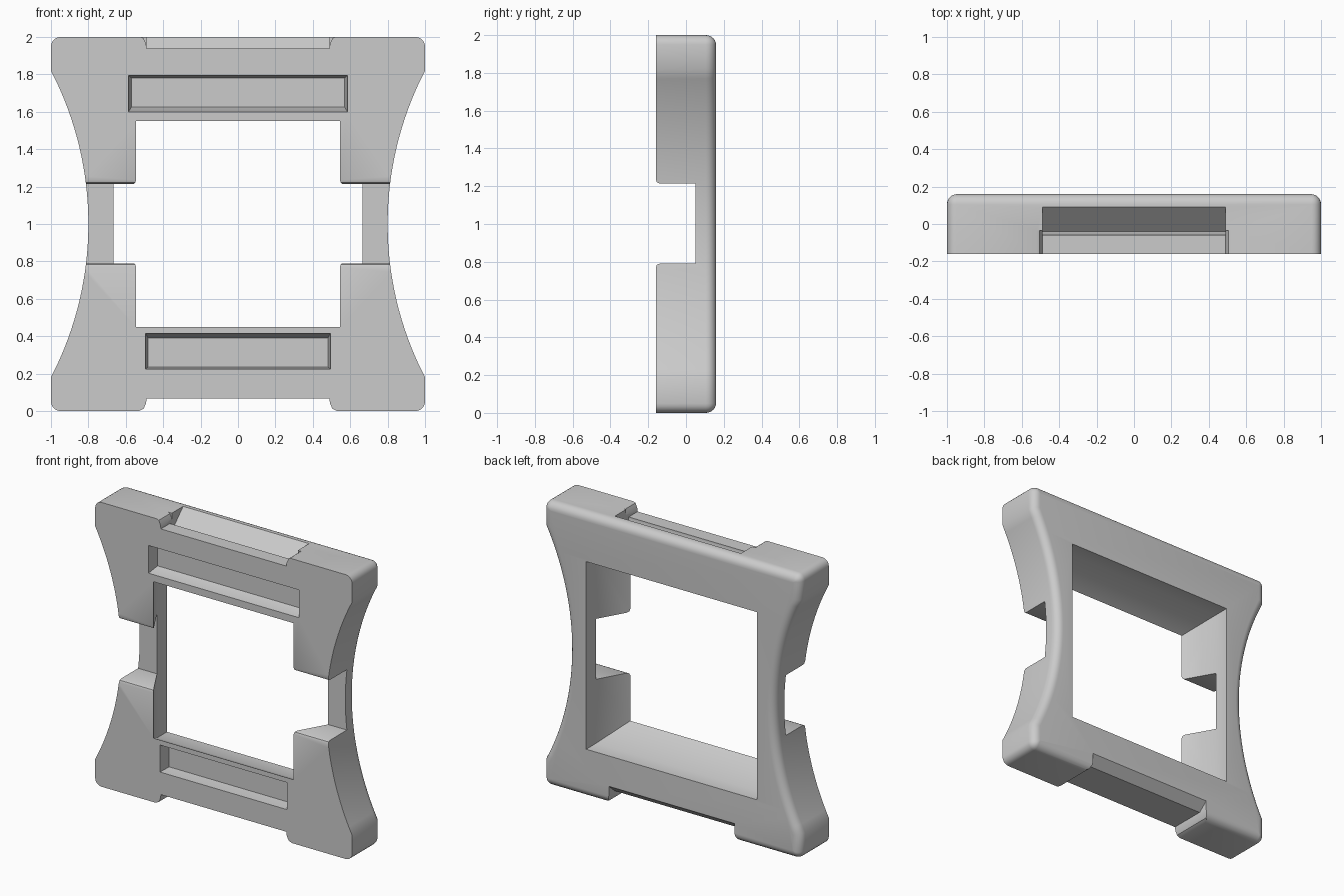
import bpy, bmesh, math

cube = bpy.data.objects.get("Cube")
if cube:
    bpy.data.objects.remove(cube, do_unlink=True)

grey = bpy.data.materials.new("light grey")
grey.use_nodes = True
colour = (0.6, 0.6, 0.6, 1)
grey.diffuse_color = colour
grey.node_tree.nodes["Principled BSDF"].inputs["Base Color"].default_value = colour


def loft(name, sections):
    """Closed solid through matching rings of points, facing outwards."""
    bm = bmesh.new()
    rings = [[bm.verts.new(p) for p in s] for s in sections]
    n = len(rings[0])
    for a, b in zip(rings, rings[1:]):
        for i in range(n):
            j = (i + 1) % n
            bm.faces.new((a[i], a[j], b[j], b[i]))
    bm.faces.new(rings[0][::-1])
    bm.faces.new(rings[-1])
    bm.normal_update()
    if bm.calc_volume(signed=True) < 0:
        bmesh.ops.reverse_faces(bm, faces=bm.faces[:])
    mesh = bpy.data.meshes.new(name)
    bm.to_mesh(mesh)
    bm.free()
    mesh.materials.append(grey)
    ob = bpy.data.objects.new(name, mesh)
    bpy.context.collection.objects.link(ob)
    return ob


def along_y(name, pts, y0, y1):
    return loft(name, [[(x, y, z) for x, z in pts] for y in (y0, y1)])


def along_x(name, pts, half):
    return loft(name, [[(x, y, z) for y, z in pts] for x in (-half, half)])


def rect(hx, y, z0, z1):
    return [(-hx, y, z0), (hx, y, z0), (hx, y, z1), (-hx, y, z1)]


def outline(inset, y):
    """Frame outline: rounded corners and hollow curved sides."""
    R = 1.78
    r = max(0.05 - inset, 0.004)
    edge = 1 - inset
    right = []
    for i in range(6):
        a = i * math.pi / 10
        right.append((edge - r + r * math.sin(a), inset + r - r * math.cos(a)))
    span = math.sqrt((R + inset) ** 2 - (R - 0.2 + inset) ** 2)
    for i in range(33):
        h = span * (i / 16 - 1)
        right.append((0.8 + R - math.sqrt((R + inset) ** 2 - h * h), 1 + h))
    right += [(x, 2 - z) for x, z in right[5::-1]]
    ring = right + [(-x, z) for x, z in reversed(right)]
    return [(x, y, z) for x, z in ring]


# Body with a rounded back edge
fillet = 0.055
sections = [outline(0, -0.16)]
for i in range(7):
    a = i * math.pi / 12
    sections.append(outline(fillet * (1 - math.cos(a)), 0.16 - fillet * (1 - math.sin(a))))
frame = loft("frame", sections)

cutters = []

# Window, narrowing towards the front
cutters.append(loft("window_cutter", [
    rect(0.54, -0.17, 0.455, 1.545), rect(0.665, 0.05, 0.34, 1.66),
    rect(0.665, 0.2, 0.34, 1.66)]))

# Side gaps between the front blocks, with eased front edges
half = [(0.05, 0.79), (-0.14, 0.79), (-0.154, 0.784), (-0.16, 0.77), (-0.17, 0.74)]
cutters.append(along_x("side_gap_cutter",
                       half + [(y, 2.005 - z) for y, z in reversed(half)], 1.2))

# Shallow end notches with rounded shoulders
shoulder = [(0.53, -0.02), (0.53, 0), (0.505, 0.012), (0.492, 0.04), (0.488, 0.068)]
notch = shoulder + [(-x, z) for x, z in reversed(shoulder)]
cutters.append(along_y("bottom_notch_cutter", notch, -0.2, 0.2))
cutters.append(along_y("top_notch_cutter", [(x, 2.005 - z) for x, z in notch], -0.2, -0.035))

# Sloped groove behind the top lip, and sloped back edge of the bottom notch
cutters.append(along_x("top_groove_cutter", [
    (-0.06, 2.05), (-0.06, 1.92), (-0.04, 1.87), (0.09, 2.0), (0.14, 2.05)], 0.49))
cutters.append(along_x("bottom_slope_cutter", [
    (0.09, 0.066), (0.17, 0.135), (0.2, 0.135), (0.2, -0.05), (0.09, -0.05)], 0.489))

# Tapered recesses in the front
for name, hx, z0, z1, i0, i1 in (("top_recess_cutter", 0.585, 1.6, 1.795, 0.025, 0.015),
                                 ("bottom_recess_cutter", 0.495, 0.225, 0.415, 0.01, 0.025)):
    cutters.append(loft(name, [
        rect(hx, -0.2, z0, z1), rect(hx, -0.155, z0, z1),
        rect(hx - 0.015, -0.08, z0 + i0, z1 - i1)]))

for c in cutters:
    m = frame.modifiers.new(c.name, 'BOOLEAN')
    m.operation = 'DIFFERENCE'
    m.solver = 'EXACT'
    m.object = c

# Bake the cuts, then drop the cutters
bpy.context.view_layer.update()
deps = bpy.context.evaluated_depsgraph_get()
baked = bpy.data.meshes.new_from_object(frame.evaluated_get(deps))
frame.modifiers.clear()
frame.data = baked
for c in cutters:
    bpy.data.objects.remove(c, do_unlink=True)

bpy.ops.object.select_all(action='DESELECT')
frame.select_set(True)
bpy.context.view_layer.objects.active = frame
bpy.ops.object.shade_smooth_by_angle(angle=math.radians(30))
